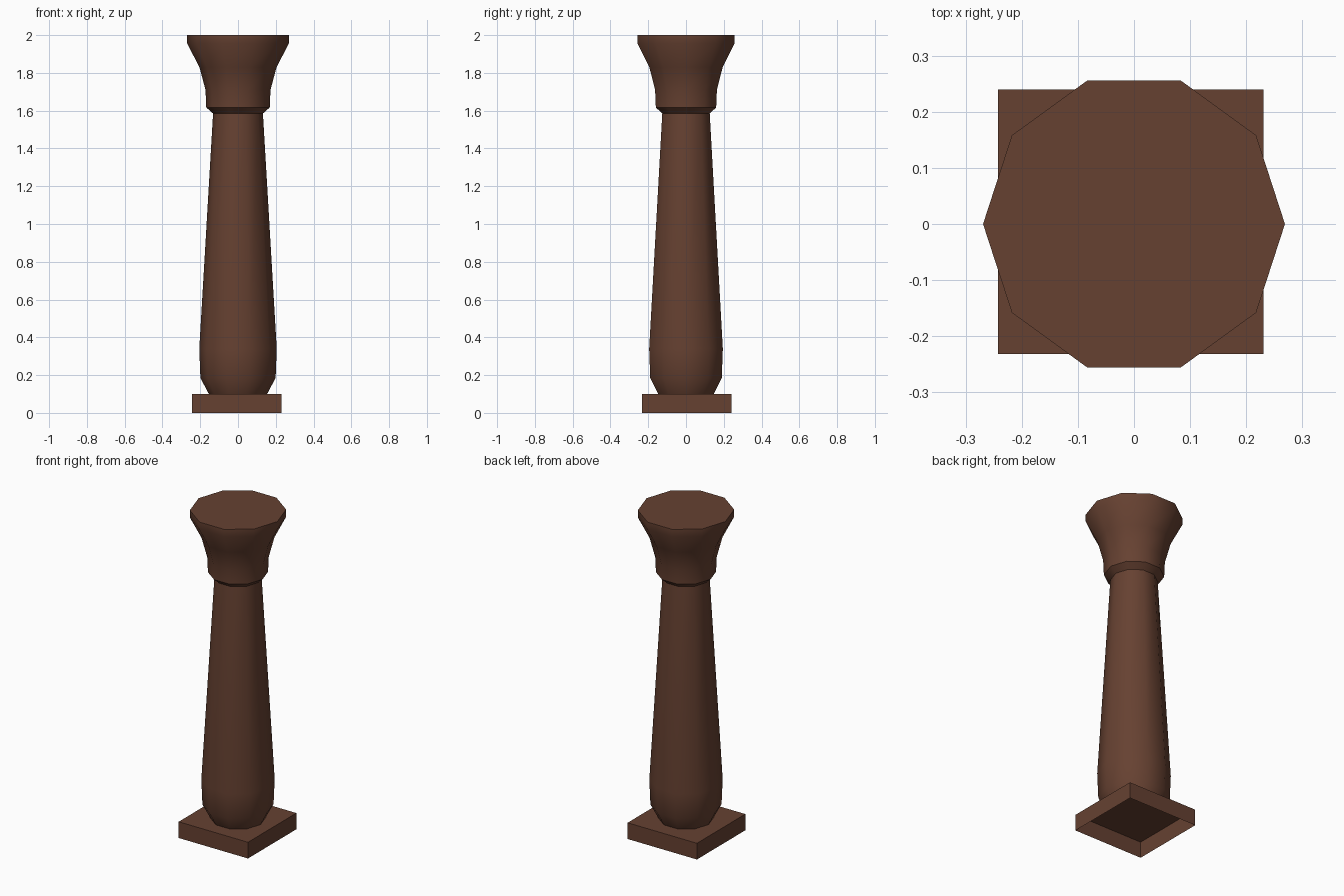
import bpy, bmesh, math

if "Cube" in bpy.data.objects:
    bpy.data.objects.remove(bpy.data.objects["Cube"])

SIDES = 10

# Single brown colour
brown = bpy.data.materials.new("dark_brown")
brown.diffuse_color = (0.133, 0.053, 0.031, 1)
brown.use_nodes = True
brown.node_tree.nodes["Principled BSDF"].inputs["Base Color"].default_value = brown.diffuse_color


def add_object(name, bm):
    bmesh.ops.recalc_face_normals(bm, faces=bm.faces)
    mesh = bpy.data.meshes.new(name)
    bm.to_mesh(mesh)
    bm.free()
    mesh.materials.append(brown)
    obj = bpy.data.objects.new(name, mesh)
    bpy.context.collection.objects.link(obj)
    return obj


# Ten-sided shaft and flared capital, turned from one profile (radius, height)
profile = [(0.154, 0.10), (0.199, 0.185), (0.205, 0.34), (0.132, 1.585),
           (0.168, 1.617), (0.172, 1.71), (0.204, 1.83), (0.269, 1.955), (0.269, 2.0)]
bm = bmesh.new()
rings = [[bm.verts.new((r * math.cos(2 * math.pi * i / SIDES),
                        r * math.sin(2 * math.pi * i / SIDES), z))
          for i in range(SIDES)] for r, z in profile]
for low, high in zip(rings, rings[1:]):
    for i in range(SIDES):
        j = (i + 1) % SIDES
        bm.faces.new((low[i], low[j], high[j], high[i]))
bm.faces.new(rings[-1])
column = add_object("column_shaft_and_capital", bm)
bpy.context.view_layer.objects.active = column
column.select_set(True)
bpy.ops.object.shade_smooth_by_angle(angle=math.radians(40))

# Square plinth, open underneath and slightly off centre
bm = bmesh.new()
bmesh.ops.create_cube(bm, size=1)
bottom = [f for f in bm.faces if f.normal.z < -0.5]
bmesh.ops.delete(bm, geom=bottom, context='FACES_ONLY')
bmesh.ops.scale(bm, vec=(0.473, 0.472, 0.10), verts=bm.verts)
bmesh.ops.translate(bm, vec=(-0.006, 0.004, 0.05), verts=bm.verts)
# Keep the shell facing outward
add_object("square_plinth", bm)
